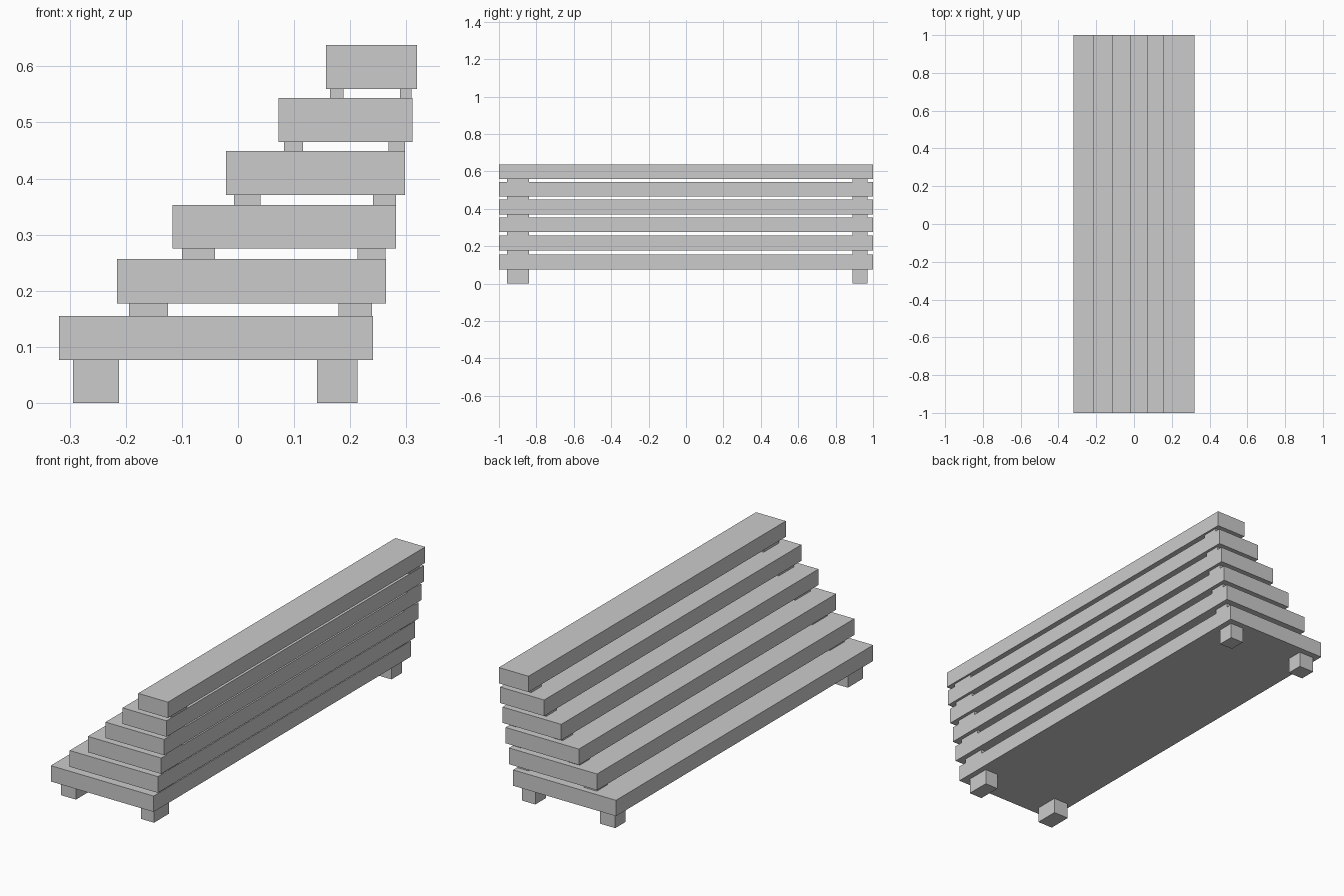
import bpy

if "Cube" in bpy.data.objects:
    bpy.data.objects.remove(bpy.data.objects["Cube"])


def box(name, x, y, z):
    """Axis-aligned box from (min, max) ranges."""
    bpy.ops.mesh.primitive_cube_add(size=1, location=[(a + b) / 2 for a, b in (x, y, z)])
    ob = bpy.context.object
    ob.name = name
    ob.scale = [b - a for a, b in (x, y, z)]
    bpy.ops.object.transform_apply(location=False, rotation=False, scale=True)
    return ob


# Each tier: plank x range, plank z range, left and right support x ranges
tiers = [
    ((-0.319, 0.241), (0.077, 0.155), (-0.294, -0.212), (0.141, 0.213)),
    ((-0.216, 0.264), (0.177, 0.257), (-0.194, -0.125), (0.179, 0.239)),
    ((-0.117, 0.282), (0.275, 0.353), (-0.100, -0.041), (0.213, 0.263)),
    ((-0.021, 0.298), (0.371, 0.449), (-0.007, 0.040), (0.241, 0.282)),
    ((0.072, 0.311), (0.465, 0.544), (0.082, 0.116), (0.268, 0.298)),
    ((0.157, 0.319), (0.560, 0.638), (0.164, 0.188), (0.289, 0.309)),
]

# Support depth at the front and back ends
ends = {"front": (-0.957, -0.839), "back": (0.889, 0.970)}

below = 0.0
for i, (plank_x, plank_z, left, right) in enumerate(tiers, 1):
    # Long step plank
    box(f"step_{i}", plank_x, (-1, 1), plank_z)
    # Feet under the first step, spacer blocks under the others
    part = "foot" if i == 1 else f"spacer_{i}"
    for side, support_x in (("left", left), ("right", right)):
        for end, support_y in ends.items():
            box(f"{part}_{end}_{side}", support_x, support_y, (below, plank_z[0]))
    below = plank_z[1]
